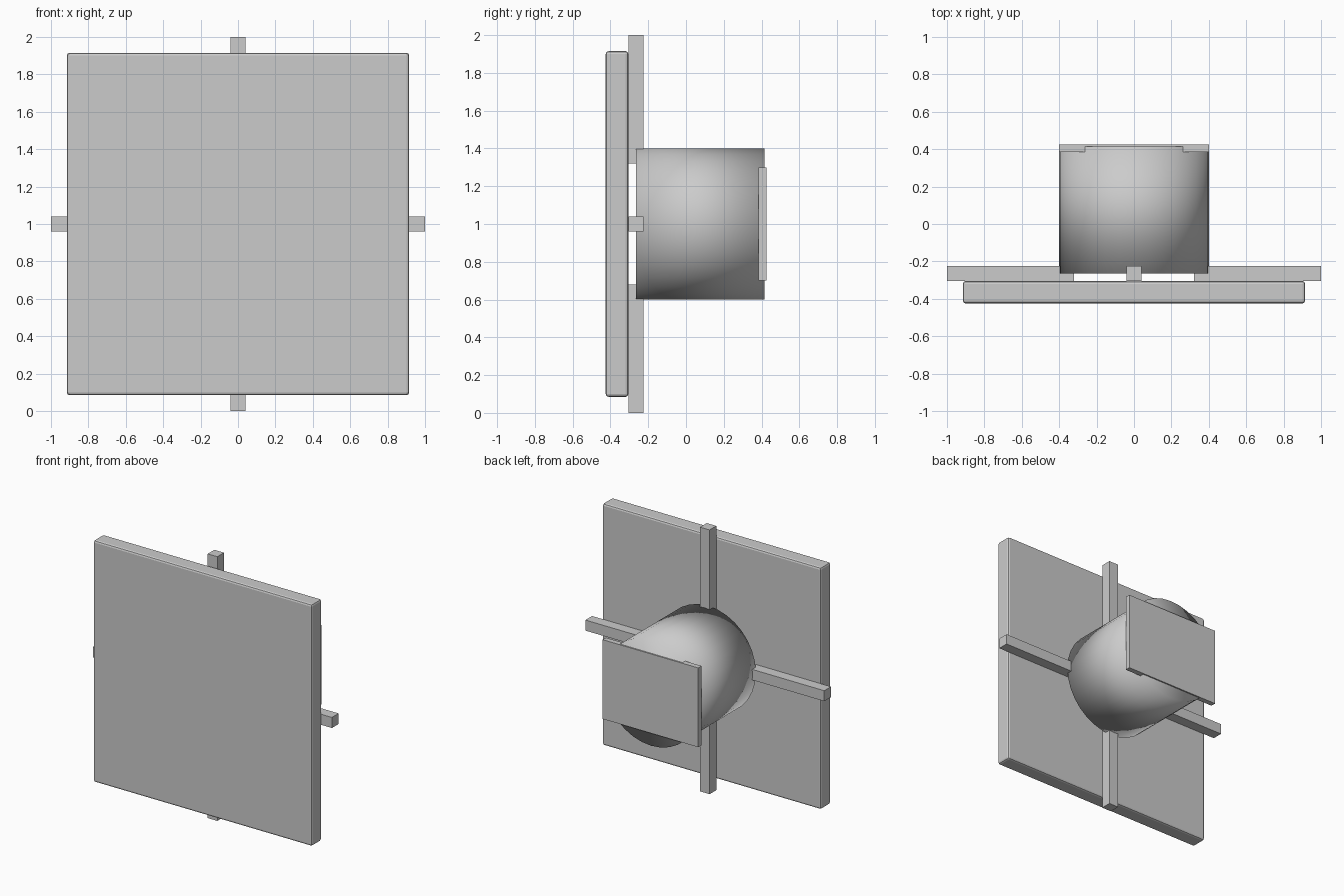
import bpy
from math import pi

if "Cube" in bpy.data.objects:
    bpy.data.objects.remove(bpy.data.objects["Cube"])


def box(name, x, y, z):
    """Box from (min, max) ranges on each axis."""
    bpy.ops.mesh.primitive_cube_add(size=1, location=[(a + b) / 2 for a, b in (x, y, z)])
    ob = bpy.context.object
    ob.name = name
    ob.scale = [b - a for a, b in (x, y, z)]
    bpy.ops.object.transform_apply(location=False, rotation=False, scale=True)
    return ob


# Front panel with softened edges
panel = box("front_panel", (-0.915, 0.915), (-0.425, -0.305), (0.085, 1.915))
bevel = panel.modifiers.new("edge_bevel", 'BEVEL')
bevel.width = 0.015
bevel.segments = 2

# Four support bars radiating from the drum
BAR_Y = (-0.305, -0.225)
for side, (a, b) in {"neg": (-1, -0.32), "pos": (0.32, 1)}.items():
    box("bar_horizontal_" + side, (a, b), BAR_Y, (0.96, 1.04))
    box("bar_vertical_" + side, (-0.04, 0.04), BAR_Y, (1 + a, 1 + b))

# Drum, smooth shaded over its end caps
bpy.ops.mesh.primitive_cylinder_add(vertices=32, radius=0.4, depth=0.68,
                                    location=(0, 0.075, 1), rotation=(pi / 2, 0, 0))
drum = bpy.context.object
drum.name = "drum"
bpy.ops.object.shade_smooth()

# Rear mounting plate
box("rear_plate", (-0.4, 0.4), (0.385, 0.425), (0.70, 1.30))
